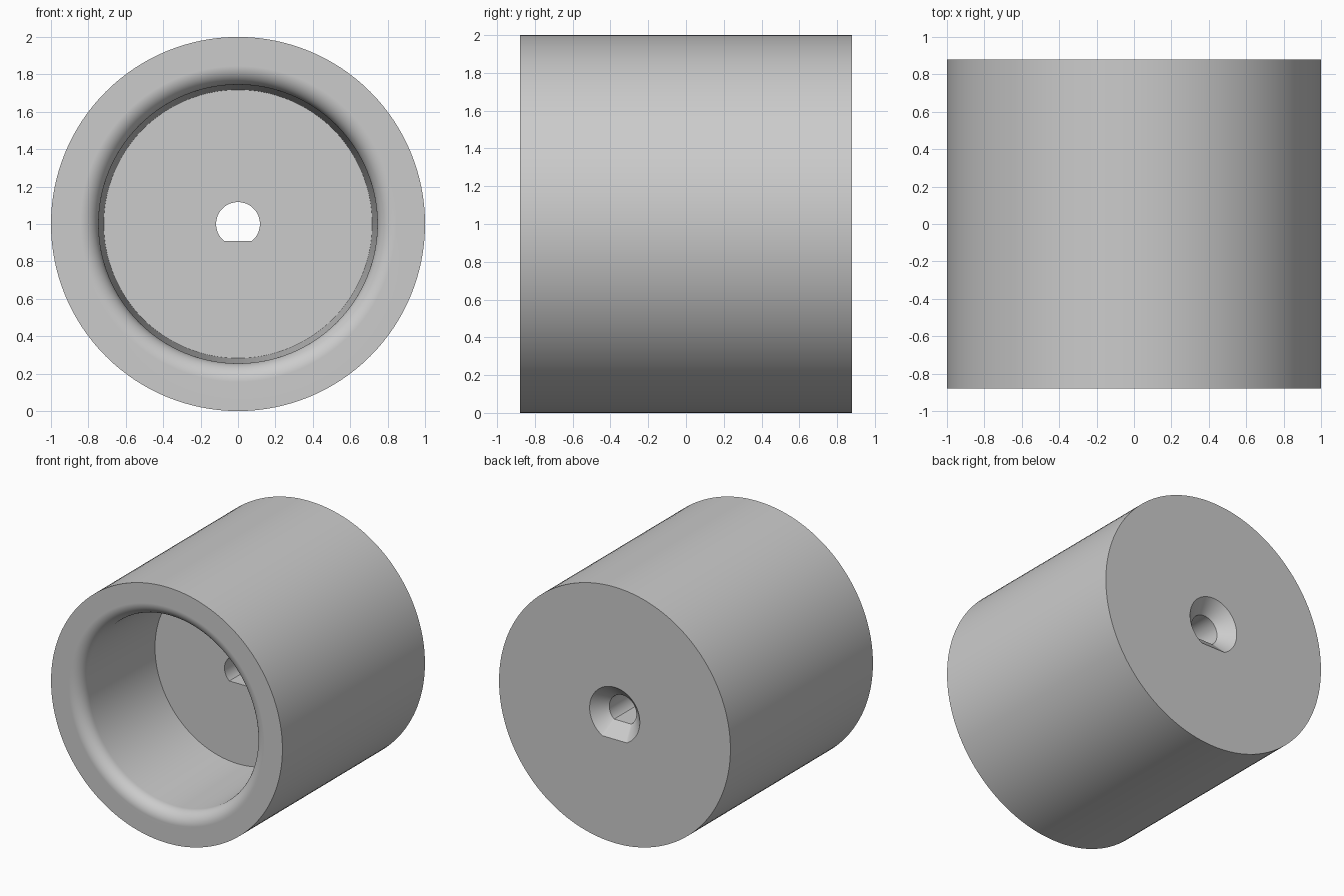
import bpy, bmesh
from math import radians, pi, sin, cos, tan, asin

if "Cube" in bpy.data.objects:
    bpy.data.objects.remove(bpy.data.objects["Cube"], do_unlink=True)

SIDES, CHORD = 128, 32          # ring vertices, and how many lie on the bore flat
ARC = SIDES - CHORD
HALF = 0.88                     # half length along y
FILLET = 0.10
POCKET_R, FLOOR_Y = 0.745, 0.0
BORE_R, BORE_FLAT, CHAMFER = 0.117, 0.09, 0.10


def ring(radius, y, flat=None):
    """Points round the y axis; with flat, the bottom is cut off to a D shape."""
    a = asin(flat / radius) if flat else pi / 4
    pts = [(-a + (pi + 2 * a) * i / ARC) for i in range(ARC + 1)]
    pts = [(radius * cos(t), y, 1 + radius * sin(t)) for t in pts]
    for i in range(1, CHORD):
        f = i / CHORD
        if flat:
            w = radius * cos(a)
            pts.append((-w + 2 * w * f, y, 1 - flat))
        else:
            t = pi + a + (pi - 2 * a) * f
            pts.append((radius * cos(t), y, 1 + radius * sin(t)))
    return pts


# Outer wall
rings = [ring(1, HALF), ring(1, -HALF)]
# Rounded mouth of the pocket
for i in range(13):
    t = pi / 2 * i / 12
    rings.append(ring(POCKET_R + FILLET * (1 - sin(t)), -HALF + FILLET * (1 - cos(t))))
# Drafted pocket wall down to its floor
depth = FLOOR_Y + HALF - FILLET
rings.append(ring(POCKET_R - depth * tan(radians(2)), FLOOR_Y))
# D-shaped bore, chamfered at the back
rings.append(ring(BORE_R, FLOOR_Y, BORE_FLAT))
rings.append(ring(BORE_R, HALF - CHAMFER, BORE_FLAT))
rings.append(ring(BORE_R + CHAMFER, HALF, BORE_FLAT + CHAMFER))

# Skin the closed chain of rings
bm = bmesh.new()
loops = [[bm.verts.new(p) for p in r] for r in rings]
for a, b in zip(loops, loops[1:] + loops[:1]):
    for i in range(SIDES):
        j = (i + 1) % SIDES
        bm.faces.new((a[i], a[j], b[j], b[i]))
bmesh.ops.recalc_face_normals(bm, faces=bm.faces)
mesh = bpy.data.meshes.new("bored_cup")
bm.to_mesh(mesh)
bm.free()

body = bpy.data.objects.new("bored_cup", mesh)
bpy.context.collection.objects.link(body)

# Colour
grey = bpy.data.materials.new("plain grey")
grey.use_nodes = True
colour = (0.6, 0.6, 0.6, 1)
grey.diffuse_color = colour
grey.node_tree.nodes["Principled BSDF"].inputs["Base Color"].default_value = colour
mesh.materials.append(grey)

# Smooth curved walls, crisp rims
bpy.ops.object.select_all(action="DESELECT")
body.select_set(True)
bpy.context.view_layer.objects.active = body
bpy.ops.object.shade_smooth_by_angle(angle=radians(30))
weighted = body.modifiers.new("even_normals", "WEIGHTED_NORMAL")
weighted.keep_sharp = True
